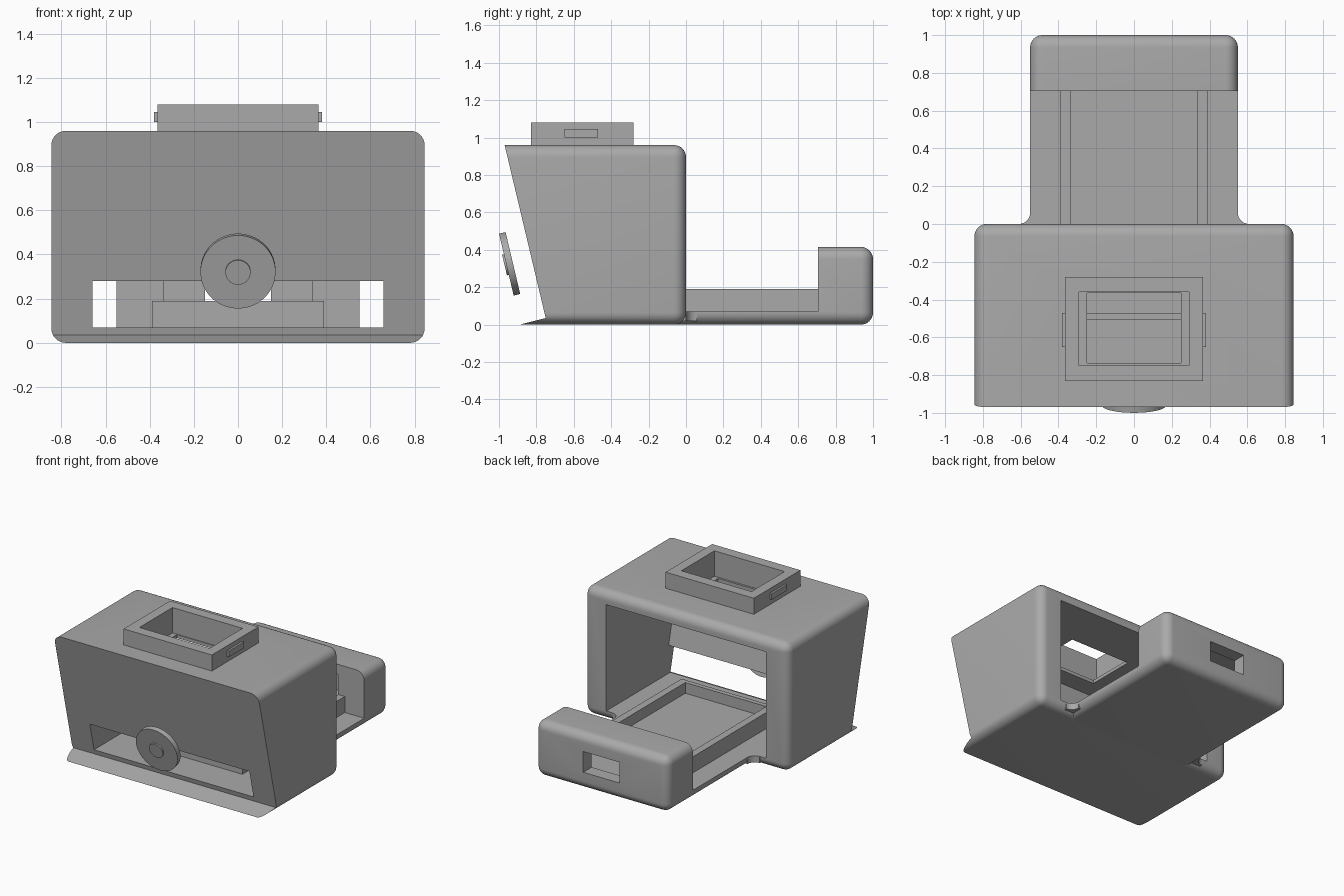
import bpy, bmesh, math
from mathutils import Matrix

if "Cube" in bpy.data.objects:
    bpy.data.objects.remove(bpy.data.objects["Cube"])

grey = bpy.data.materials.new("matte grey")
grey.use_nodes = True
grey.diffuse_color = (0.4, 0.4, 0.4, 1)
grey.node_tree.nodes["Principled BSDF"].inputs["Base Color"].default_value = (0.4, 0.4, 0.4, 1)


def finish(name, bm):
    bmesh.ops.recalc_face_normals(bm, faces=bm.faces)
    mesh = bpy.data.meshes.new(name)
    bm.to_mesh(mesh)
    bm.free()
    mesh.materials.append(grey)
    ob = bpy.data.objects.new(name, mesh)
    bpy.context.scene.collection.objects.link(ob)
    return ob


def box(name, x, y, z, radius=0):
    """Box from (low, high) ranges, with optional rounded edges."""
    bm = bmesh.new()
    bmesh.ops.create_cube(bm, size=1)
    for v in bm.verts:
        v.co = [r[0] if c < 0 else r[1] for c, r in zip(v.co, (x, y, z))]
    if radius:
        bmesh.ops.bevel(bm, geom=bm.edges[:], offset=radius, segments=8,
                        profile=0.5, affect='EDGES')
    return finish(name, bm)


def prism(name, points, direction):
    """Extrude a flat outline along a direction."""
    bm = bmesh.new()
    face = bm.faces.new([bm.verts.new(p) for p in points])
    ext = bmesh.ops.extrude_face_region(bm, geom=[face])["geom"]
    bmesh.ops.translate(bm, vec=direction,
                        verts=[g for g in ext if isinstance(g, bmesh.types.BMVert)])
    return finish(name, bm)


def disc(name, radius, low, high):
    """Cylinder facing out of the sloping front panel."""
    bm = bmesh.new()
    bmesh.ops.create_cone(bm, cap_ends=True, segments=64, radius1=radius, radius2=radius,
                          depth=high - low,
                          matrix=Matrix.Translation((0, 0, (low + high) / 2)))
    tilt = Matrix.Rotation(math.radians(103.3), 4, 'X')
    bm.transform(Matrix.Translation((0, -0.943, 0.325)) @ tilt)
    return finish(name, bm)


def combine(ob, tool, operation='DIFFERENCE'):
    mod = ob.modifiers.new("combine", 'BOOLEAN')
    mod.operation, mod.object, mod.solver = operation, tool, 'EXACT'
    bpy.context.view_layer.objects.active = ob
    bpy.ops.object.modifier_apply(modifier=mod.name)
    bpy.data.objects.remove(tool)


def sym(w):
    return (-w, w)


# Housing: rounded block trimmed to the sloping front and thin front lip
housing = box("housing", sym(0.845), (-1.3, 0), (0, 0.96), 0.065)
side = [(0.1, -0.1), (0.1, 1.1), (-1.003, 1.1), (-0.75, 0.035), (-0.89, 0), (-0.89, -0.1)]
combine(housing, prism("trim", [(-1, y, z) for y, z in side], (2, 0, 0)), 'INTERSECT')

# Hollow interior, open at the back
cavity = [(0.2, 0.07), (0.2, 0.865), (-0.877, 0.865), (-0.688, 0.07)]
combine(housing, prism("cavity", [(-0.66, y, z) for y, z in cavity], (1.32, 0, 0)))

# Front slot and top viewing window
combine(housing, box("slot", sym(0.66), (-1.2, -0.5), (0.07, 0.28)))
combine(housing, box("window", sym(0.25), (-0.735, -0.365), (0.8, 1.2)))
combine(housing, box("window_seat", sym(0.29), (-0.75, -0.36), (0.89, 1.2)))

# Raised collar round the window
collar = box("window_collar", sym(0.365), (-0.83, -0.28), (0.95, 1.08))
combine(collar, box("opening", sym(0.29), (-0.75, -0.36), (0.8, 1.2)))

# Rear tray with upright end block
tray = box("rear_tray", sym(0.55), (-0.2, 1), (0, 0.415), 0.065)
combine(tray, box("tray_cut", sym(0.8), (-0.5, 0.705), (0.07, 0.6)))
combine(tray, box("tray_front_cut", sym(0.8), (-0.5, -0.07), (-0.1, 0.6)))
combine(tray, box("end_pocket", sym(0.335), (0.6, 0.9), (0.11, 0.34)))
combine(tray, box("cable_hole", sym(0.15), (0.8, 1.1), (0.13, 0.285)))

# Rim that holds the sliding plate
rim = box("holder_rim", sym(0.39), (-0.505, 0.705), (0.06, 0.19))
combine(rim, box("recess", sym(0.335), (-0.47, 0.9), (0.11, 0.4)))

# Mirrored catches and tray corner fillets
r = 0.06
for name, s in (("left", 1), ("right", -1)):
    box(name + "_collar_catch", sorted((s * 0.36, s * 0.38)), (-0.65, -0.47), (1.0, 1.045))
    arc = [(s * (0.55 + r - r * math.cos(a)), r - r * math.sin(a))
           for a in (i * math.pi / 16 for i in range(9))]
    outline = arc + [(s * (0.55 + r), -r), (s * 0.5, -r), (s * 0.5, r)]
    prism(name + "_tray_fillet", [(x, y, 0.02) for x, y in outline], (0, 0, 0.05))

# Dial in front of the sloping panel
dial = disc("dial_ring", 0.17, -0.018, 0.018)
combine(dial, disc("dial_hole", 0.112, -0.1, 0.1))
disc("dial_centre", 0.057, -0.018, 0.028)

# Smooth rounded edges, keep hard corners
for ob in bpy.context.scene.objects:
    if ob.type == 'MESH':
        bpy.ops.object.select_all(action='DESELECT')
        ob.select_set(True)
        bpy.context.view_layer.objects.active = ob
        bpy.ops.object.shade_smooth_by_angle(angle=math.radians(30))
